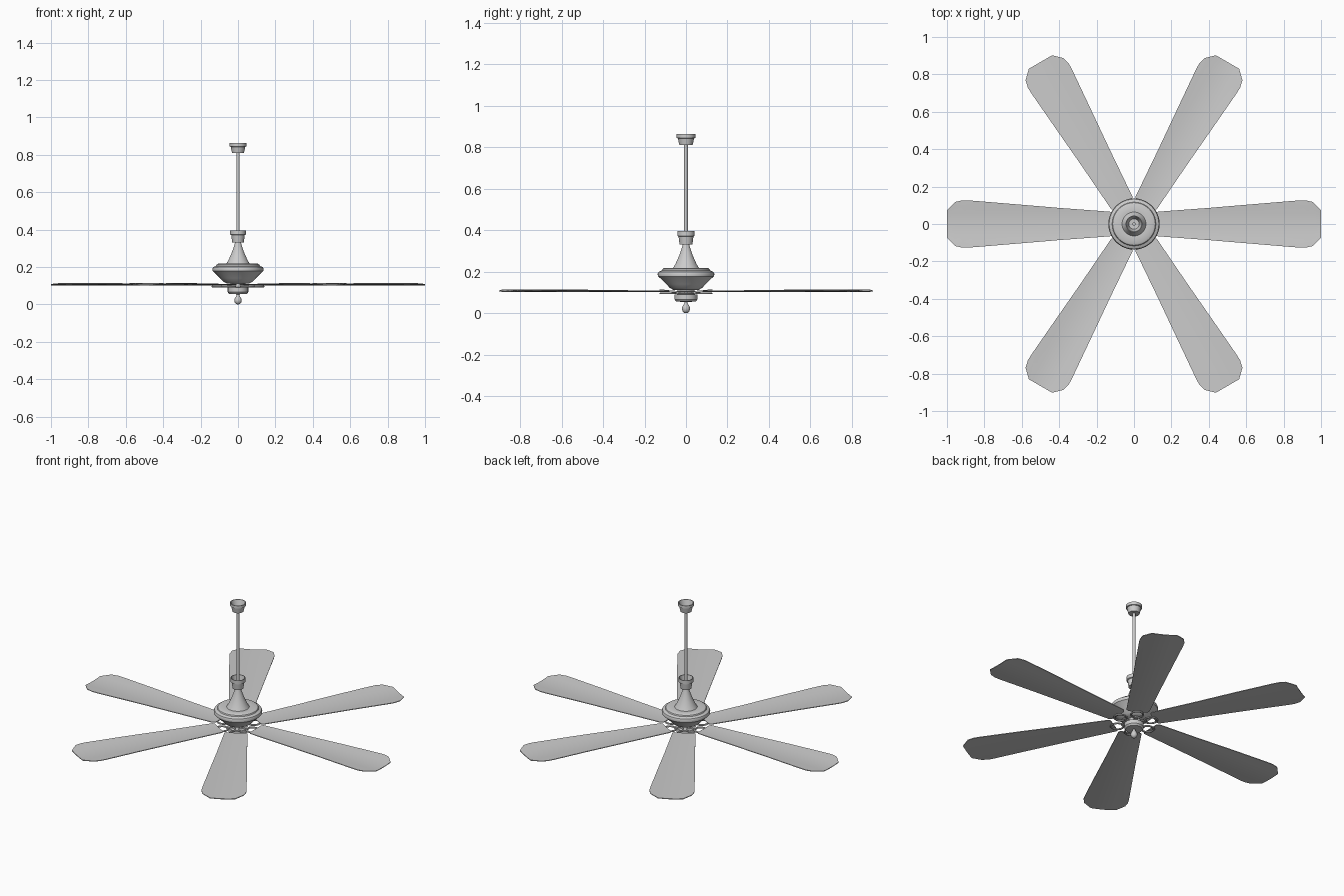
import bpy, bmesh, math
from mathutils import Matrix

if "Cube" in bpy.data.objects:
    bpy.data.objects.remove(bpy.data.objects["Cube"])


def finish(name, bm, angle=35):
    bmesh.ops.recalc_face_normals(bm, faces=bm.faces)
    me = bpy.data.meshes.new(name)
    bm.to_mesh(me)
    bm.free()
    ob = bpy.data.objects.new(name, me)
    bpy.context.collection.objects.link(ob)
    bpy.ops.object.select_all(action='DESELECT')
    ob.select_set(True)
    bpy.context.view_layer.objects.active = ob
    bpy.ops.object.shade_smooth_by_angle(angle=math.radians(angle))
    return ob


def lathe(name, profile, n=40):
    """Revolve (radius, z) points around the z axis."""
    bm = bmesh.new()
    vs = [bm.verts.new((r, 0, z)) for r, z in profile]
    es = [bm.edges.new(p) for p in zip(vs, vs[1:])]
    bmesh.ops.spin(bm, geom=vs + es, axis=(0, 0, 1), cent=(0, 0, 0),
                   angle=math.tau, steps=n, use_duplicate=False)
    bmesh.ops.remove_doubles(bm, verts=bm.verts, dist=1e-5)
    return finish(name, bm)


# Hanging rod and its two open cups
lathe("rod", [(0, 0.33), (0.009, 0.33), (0.009, 0.83), (0, 0.83)], 16)
lathe("ceiling_canopy", [(0, 0.81), (0.032, 0.81), (0.039, 0.843), (0.045, 0.845),
                         (0.045, 0.863), (0.041, 0.863), (0.028, 0.82), (0, 0.818)])
lathe("lower_cup", [(0, 0.332), (0.031, 0.332), (0.036, 0.37), (0.042, 0.373),
                    (0.042, 0.396), (0.038, 0.396), (0.028, 0.345), (0, 0.342)])

# Motor housing: bell neck and wide bowl
lathe("motor_housing", [(0, 0.335), (0.015, 0.335), (0.02, 0.315), (0.034, 0.275),
                        (0.052, 0.235), (0.064, 0.215), (0.105, 0.218),
                        (0.114, 0.213), (0.117, 0.206), (0.133, 0.199),
                        (0.137, 0.19), (0.135, 0.178), (0.12, 0.165),
                        (0.095, 0.14), (0.078, 0.122), (0.06, 0.112), (0, 0.11)])

# Switch housing under the blades and drop finial
lathe("switch_housing", [(0, 0.115), (0.04, 0.115), (0.04, 0.092), (0.055, 0.09),
                         (0.055, 0.066), (0.047, 0.056), (0, 0.054)])
lathe("finial", [(0, 0.058), (0.007, 0.058), (0.008, 0.047), (0.016, 0.035),
                 (0.02, 0.023), (0.017, 0.01), (0.009, 0.002), (0, 0)], 24)

# Blades: outline stations (distance, half width), gently dished across
STATIONS = [(0.118, 0.055), (0.13, 0.066), (0.4, 0.086), (0.65, 0.107),
            (0.88, 0.126), (0.915, 0.127), (0.955, 0.118), (1.0, 0.072)]
ACROSS = 8


def blade(name, angle):
    bm = bmesh.new()
    rows = []
    for x, w in STATIONS:
        row = []
        for i in range(ACROSS + 1):
            y = w * (2 * i / ACROSS - 1)
            row.append(bm.verts.new((x, y, 0.102 + 0.008 * min(1, (y / 0.11) ** 2))))
        rows.append(row)
    for a, b in zip(rows, rows[1:]):
        for i in range(ACROSS):
            bm.faces.new((a[i], b[i], b[i + 1], a[i + 1]))
    ext = bmesh.ops.extrude_face_region(bm, geom=bm.faces[:], use_keep_orig=True)
    for v in ext['geom']:
        if isinstance(v, bmesh.types.BMVert):
            v.co.z += 0.004
    ob = finish(name, bm)
    ob.matrix_world = Matrix.Rotation(angle, 4, 'Z')


# Blade irons: an open oval loop with a short tongue to the hub
def bracket(name, angle):
    bm = bmesh.new()
    n, k = 24, 6
    rings = []
    for i in range(n):
        t = math.tau * i / n
        ring = []
        for j in range(k):
            p = math.tau * j / k
            d = 0.006 * math.cos(p)
            ring.append(bm.verts.new((0.1 + (0.036 + d) * math.cos(t),
                                      (0.034 + d) * math.sin(t),
                                      0.096 + 0.005 * math.sin(p))))
        rings.append(ring)
    for i in range(n):
        a, b = rings[i], rings[(i + 1) % n]
        for j in range(k):
            bm.faces.new((a[j], b[j], b[(j + 1) % k], a[(j + 1) % k]))
    bmesh.ops.create_cube(bm, size=1, matrix=Matrix.Translation((0.055, 0, 0.098))
                          @ Matrix.Diagonal((0.04, 0.02, 0.008, 1)))
    ob = finish(name, bm)
    ob.matrix_world = Matrix.Rotation(angle, 4, 'Z')


for i in range(6):
    blade(f"blade_{i + 1}", i * math.tau / 6)
    bracket(f"blade_bracket_{i + 1}", i * math.tau / 6)
